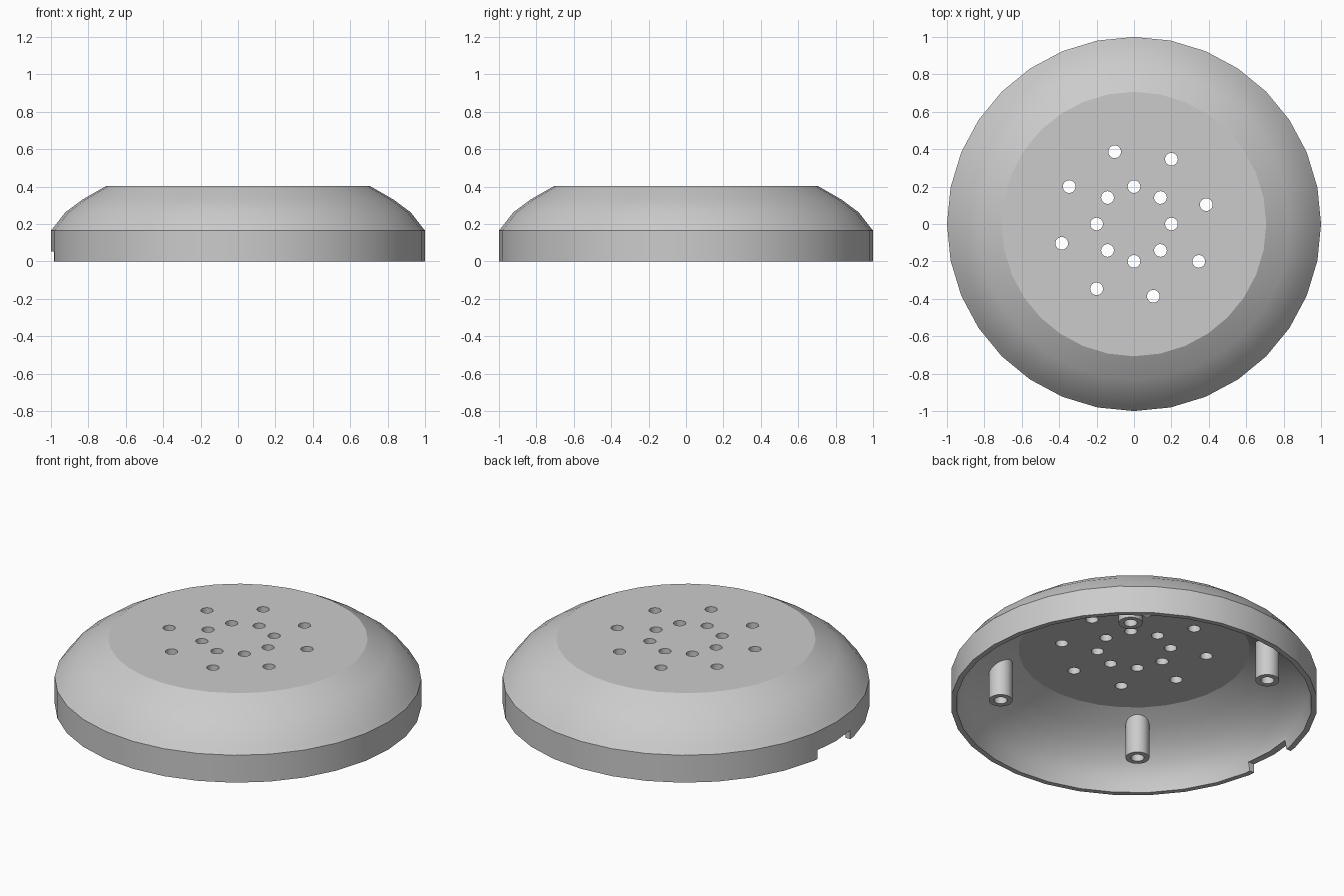
import bpy, bmesh, math

if "Cube" in bpy.data.objects:
    bpy.data.objects.remove(bpy.data.objects["Cube"])

grey = bpy.data.materials.new("light_grey")
grey.diffuse_color = (0.6, 0.6, 0.6, 1)
grey.use_nodes = True
grey.node_tree.nodes["Principled BSDF"].inputs["Base Color"].default_value = grey.diffuse_color


def revolve(name, profile, segments, loc=(0, 0, 0)):
    """Spin an (r, z) profile about z; r = 0 ends close at the axis."""
    bm = bmesh.new()
    rings = []
    for r, z in profile:
        if r == 0:
            rings.append(None)
            continue
        rings.append([bm.verts.new((r * math.cos(2 * math.pi * i / segments),
                                    r * math.sin(2 * math.pi * i / segments), z))
                      for i in range(segments)])
    for a, b in zip(rings, rings[1:]):
        if a is None or b is None:
            bm.faces.new(a or b)
            continue
        for i in range(segments):
            j = (i + 1) % segments
            bm.faces.new((a[i], a[j], b[j], b[i]))
    bmesh.ops.recalc_face_normals(bm, faces=bm.faces)
    mesh = bpy.data.meshes.new(name)
    bm.to_mesh(mesh)
    bm.free()
    mesh.materials.append(grey)
    ob = bpy.data.objects.new(name, mesh)
    ob.location = loc
    bpy.context.collection.objects.link(ob)
    return ob


def activate(ob):
    bpy.ops.object.select_all(action='DESELECT')
    ob.select_set(True)
    bpy.context.view_layer.objects.active = ob


def smooth(ob, degrees):
    activate(ob)
    bpy.ops.object.shade_smooth_by_angle(angle=math.radians(degrees))


# Domed shell: straight skirt, rounded shoulder, flat top, hollow ellipsoid inside
outer = [(0, 0.402), (0.707, 0.402), (0.831, 0.331), (0.924, 0.262),
         (0.98, 0.189), (1, 0.165), (1, 0)]
inner = [(0.97 * math.cos(math.radians(a)), 0.447 * math.sin(math.radians(a)))
         for a in (0, 10, 20, 30, 40, 49.5)]
shell = revolve("domed_shell", outer + inner + [(0, inner[-1][1])], 32)

# Cutters: two rings of vent holes, the outer ring turned by 15 degrees
cutters = []
for radius, start in ((0.2, 0), (0.4, 15)):
    for k in range(8):
        a = math.radians(start + 45 * k)
        cutters.append(revolve("vent_cutter", [(0, 0.25), (0.034, 0.25), (0.034, 0.5), (0, 0.5)],
                               24, (radius * math.cos(a), radius * math.sin(a), 0)))
# Cutter: cable notch in the rim on the left side
bpy.ops.mesh.primitive_cube_add(size=1, location=(-1, 0, 0))
notch = bpy.context.object
notch.name = "notch_cutter"
notch.scale = (0.4, 0.31, 0.106)
cutters.append(notch)

activate(shell)
for c in cutters:
    c.hide_render = True
    mod = shell.modifiers.new("cut", 'BOOLEAN')
    mod.operation = 'DIFFERENCE'
    mod.solver = 'EXACT'
    mod.object = c
    bpy.ops.object.modifier_apply(modifier=mod.name)
for c in cutters:
    bpy.data.objects.remove(c)
smooth(shell, 20)

# Four hollow screw posts inside
for sx in (-1, 1):
    for sy in (-1, 1):
        post = revolve("screw_post", [(0, 0.33), (0.065, 0.33), (0.065, 0.084),
                                      (0.036, 0.084), (0.036, 0.28), (0, 0.28)],
                       24, (0.487 * sx, 0.551 * sy, 0))
        smooth(post, 30)
